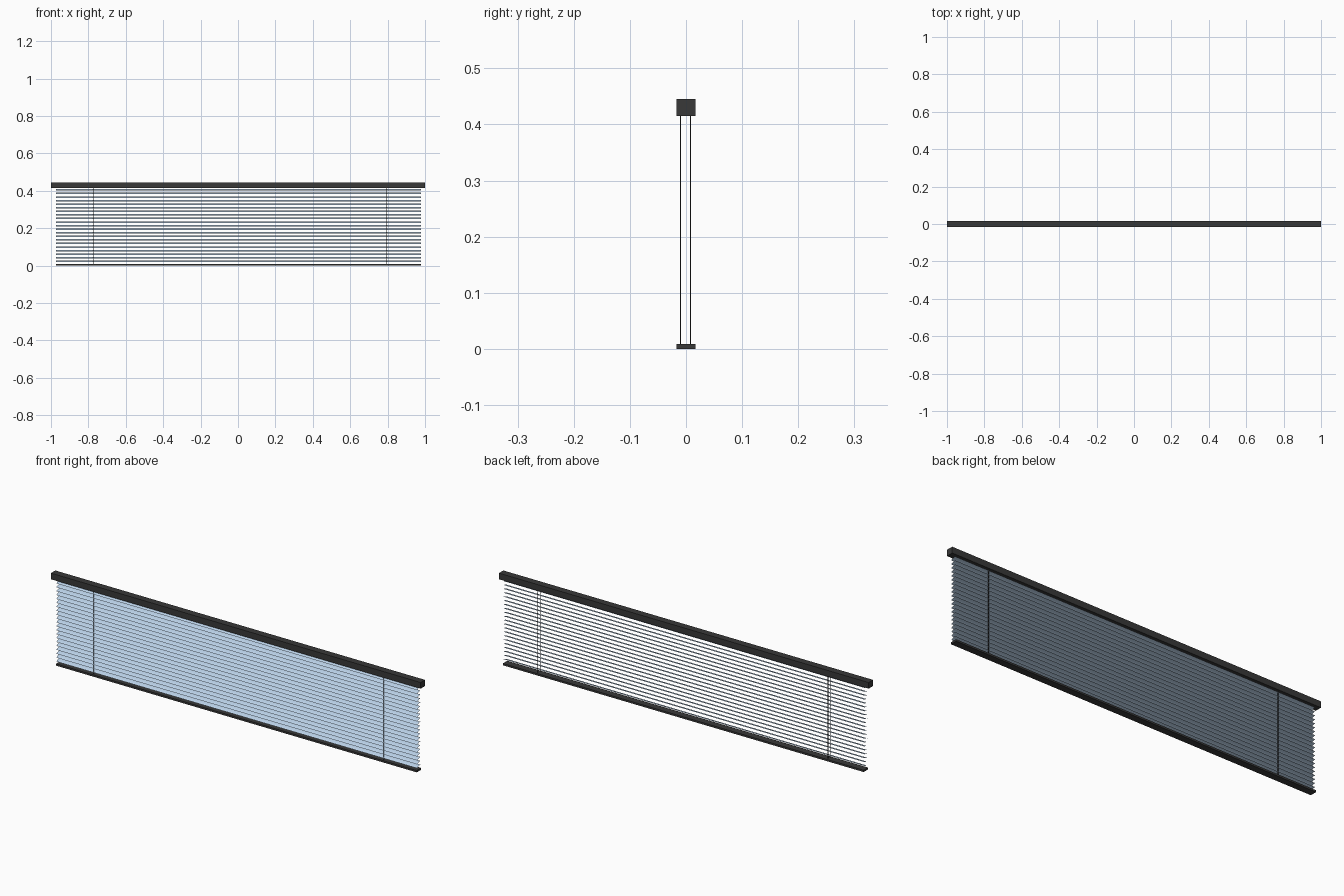
import bpy, bmesh, math

if "Cube" in bpy.data.objects:
    bpy.data.objects.remove(bpy.data.objects["Cube"])

def material(name, rgb):
    m = bpy.data.materials.new(name)
    m.diffuse_color = (*rgb, 1)
    m.use_nodes = True
    m.node_tree.nodes["Principled BSDF"].inputs["Base Color"].default_value = m.diffuse_color
    return m

DARK = material("dark_metal", (0.04, 0.04, 0.04))
BLUE = material("pale_blue", (0.50, 0.65, 0.82))

def finish(name, bm, mat):
    me = bpy.data.meshes.new(name)
    bm.to_mesh(me)
    bm.free()
    me.materials.append(mat)
    ob = bpy.data.objects.new(name, me)
    bpy.context.collection.objects.link(ob)
    return ob

def box(name, x0, x1, y0, y1, z0, z1):
    bm = bmesh.new()
    bmesh.ops.create_cube(bm, size=1)
    for v in bm.verts:
        v.co = ((x0 + x1) / 2 + v.co.x * (x1 - x0),
                (y0 + y1) / 2 + v.co.y * (y1 - y0),
                (z0 + z1) / 2 + v.co.z * (z1 - z0))
    return finish(name, bm, DARK)

X0, X1 = -0.973, 0.979

# Head rail and bottom rail
box("head_rail", -1, 1, -0.017, 0.017, 0.415, 0.445)
box("bottom_rail", X0, X1, -0.017, 0.017, 0, 0.009)

# One thin arched slat, low at the front, repeated up the blind
bm = bmesh.new()
N = 6
rows = []
for i in range(N + 1):
    t = i / N
    y = -0.0143 + 0.025 * t
    z = -0.004 + 0.008 * t + 0.0015 * math.sin(math.pi * t)
    rows.append((bm.verts.new((X0, y, z)), bm.verts.new((X1, y, z))))
for a, b in zip(rows, rows[1:]):
    f = bm.faces.new((a[0], a[1], b[1], b[0]))
    f.smooth = True
slats = finish("slats", bm, BLUE)
slats.location.z = 0.023
arr = slats.modifiers.new("stack", 'ARRAY')
arr.count = 21
arr.use_relative_offset = False
arr.use_constant_offset = True
arr.constant_offset_displace = (0, 0, 0.0191)

# Ladder cords, front and back at each side
for side, x in (("left", -0.774), ("right", 0.796)):
    for place, y in (("front", -0.010), ("back", 0.008)):
        box(f"{side}_{place}_cord", x - 0.001, x + 0.001,
            y - 0.001, y + 0.001, 0.009, 0.415)
